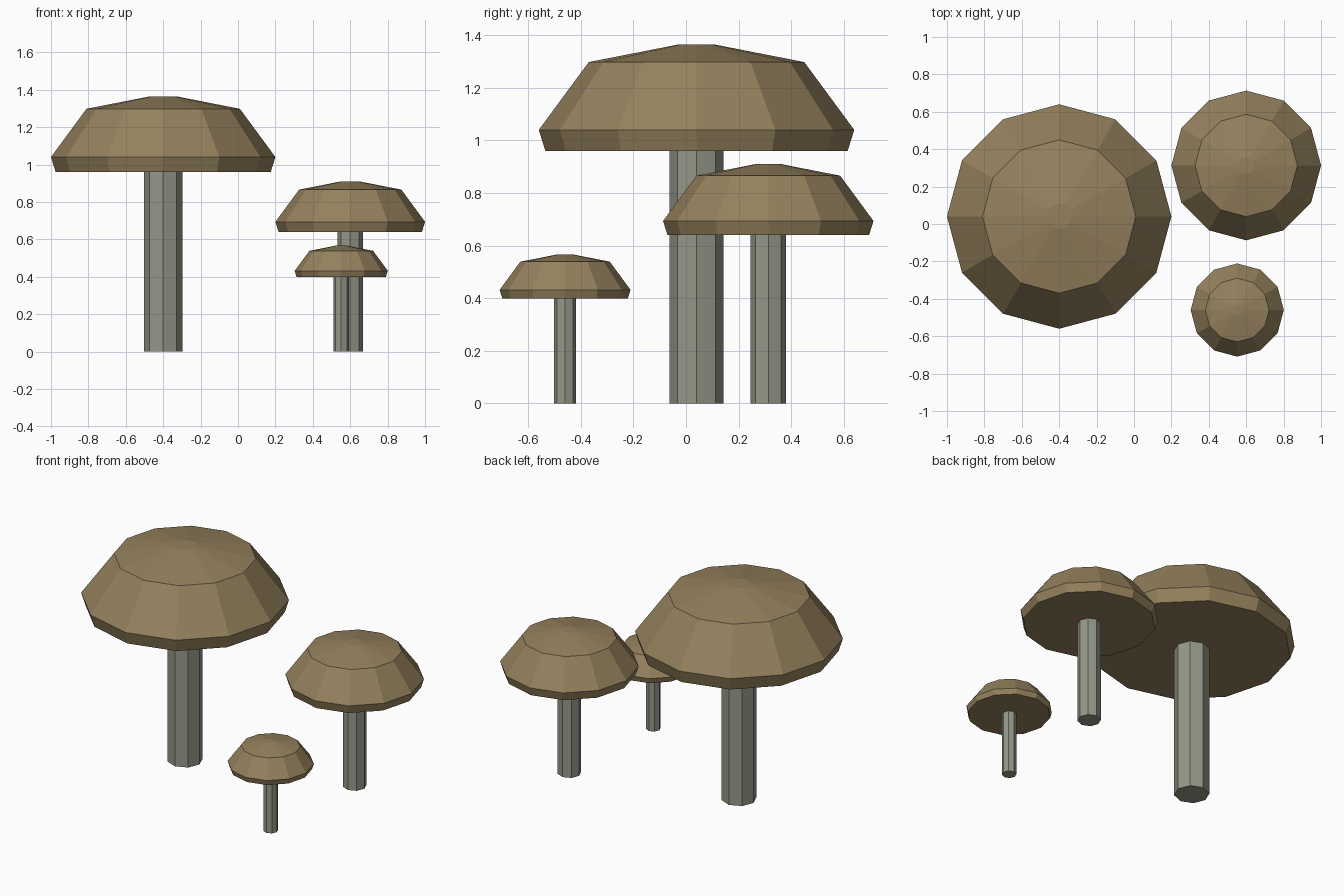
import bpy
import bmesh
from math import cos, sin, tau

if "Cube" in bpy.data.objects:
    bpy.data.objects.remove(bpy.data.objects["Cube"])


def material(name, color):
    mat = bpy.data.materials.new(name)
    mat.diffuse_color = color
    mat.use_nodes = True
    mat.node_tree.nodes["Principled BSDF"].inputs["Base Color"].default_value = mat.diffuse_color
    return mat


CAP_MAT = material("cap_brown", (0.30, 0.22, 0.11, 1))
STEM_MAT = material("stem_grey", (0.30, 0.31, 0.25, 1))

# (radius, height) profiles of the largest mushroom
CAP = [(0.575, 0.96), (0.60, 1.04), (0.41, 1.298), (0.068, 1.365)]
STEM = [(0.102, 0.0), (0.102, 0.98)]


def lathe(name, profile, sides, location, scale, mat):
    """Flat-faced closed solid of revolution."""
    bm = bmesh.new()
    rings = [[bm.verts.new((r * scale * cos(tau * i / sides),
                            r * scale * sin(tau * i / sides), z * scale))
              for i in range(sides)] for r, z in profile]
    for low, high in zip(rings, rings[1:]):
        for i in range(sides):
            j = (i + 1) % sides
            bm.faces.new((low[i], low[j], high[j], high[i]))
    bm.faces.new(rings[0][::-1])
    bm.faces.new(rings[-1])
    mesh = bpy.data.meshes.new(name)
    bm.to_mesh(mesh)
    bm.free()
    mesh.materials.append(mat)
    obj = bpy.data.objects.new(name, mesh)
    obj.location = location
    bpy.context.collection.objects.link(obj)


# Three mushrooms: x, y, size
for label, x, y, size in [("large", -0.40, 0.04, 1.0),
                          ("medium", 0.60, 0.313, 0.667),
                          ("small", 0.552, -0.46, 0.415)]:
    lathe(label + "_stem", STEM, 8, (x, y, 0), size, STEM_MAT)
    lathe(label + "_cap", CAP, 12, (x, y, 0), size, CAP_MAT)
